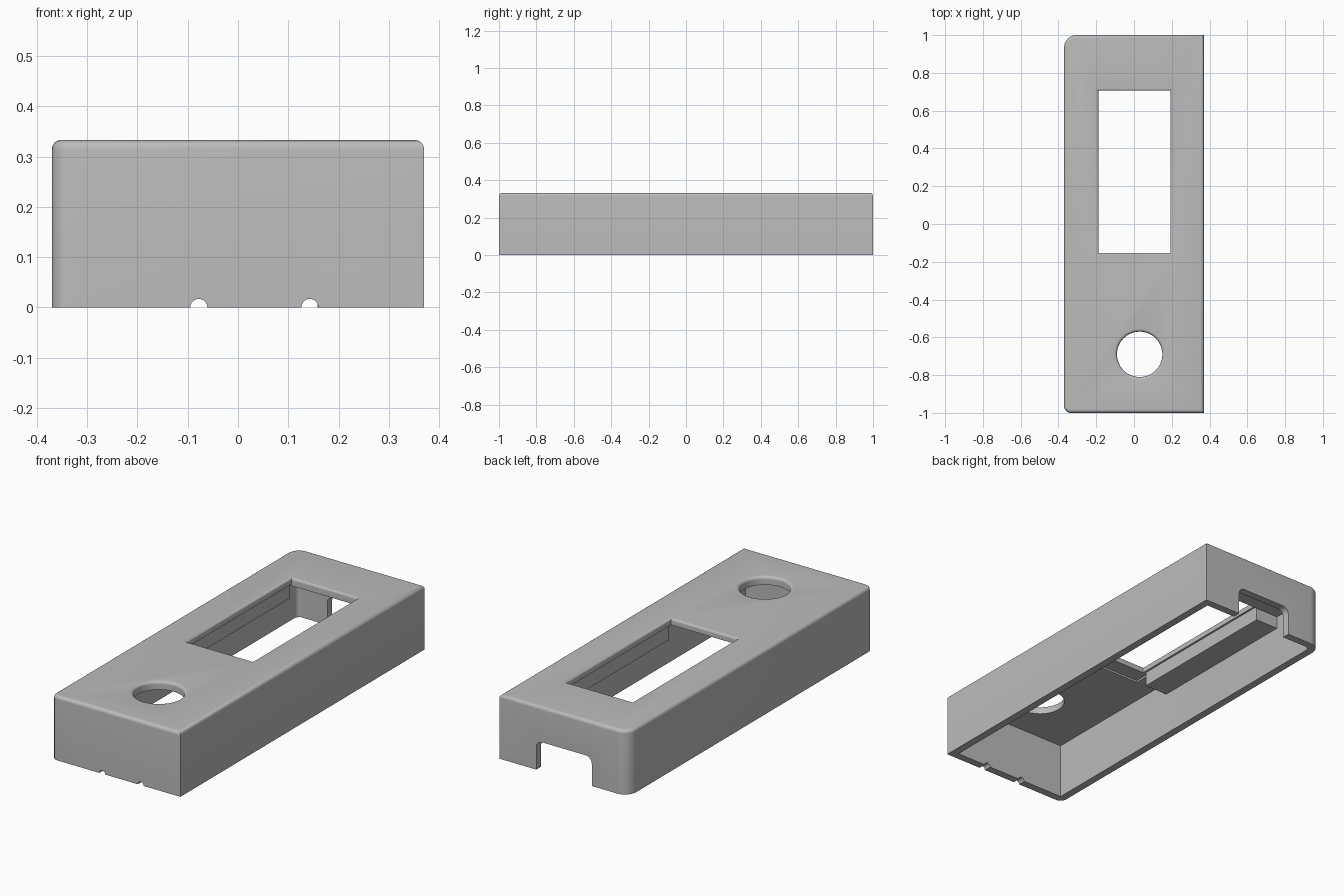
import bpy
import bmesh
import math

old = bpy.data.objects.get("Cube")
if old:
    bpy.data.objects.remove(old, do_unlink=True)

HALF_W, HEIGHT, WALL = 0.37, 0.333, 0.04
CEILING = HEIGHT - 0.043

grey = bpy.data.materials.new("plain grey plastic")
grey.use_nodes = True
colour = (0.5, 0.5, 0.5, 1)
grey.diffuse_color = colour
grey.node_tree.nodes["Principled BSDF"].inputs["Base Color"].default_value = colour


def finish(name, bm):
    bmesh.ops.recalc_face_normals(bm, faces=bm.faces)
    mesh = bpy.data.meshes.new(name)
    bm.to_mesh(mesh)
    bm.free()
    obj = bpy.data.objects.new(name, mesh)
    bpy.context.collection.objects.link(obj)
    mesh.materials.append(grey)
    return obj


def box_bm(x, y, z):
    bm = bmesh.new()
    bmesh.ops.create_cube(bm, size=1)
    for v in bm.verts:
        v.co = [lo + (c + 0.5) * (hi - lo) for c, (lo, hi) in zip(v.co, (x, y, z))]
    return bm


def round_edges(bm, test, radius, segments=6):
    edges = [e for e in bm.edges if test(*[v.co for v in e.verts])]
    bmesh.ops.bevel(bm, geom=edges, offset=radius, segments=segments,
                    profile=0.5, affect='EDGES', clamp_overlap=True)


def box(name, x, y, z):
    return finish(name, box_bm(x, y, z))


def flared_cutter(name, outline, radius):
    """Straight opening whose upper rim is rounded over by a radius."""
    levels = [(0, CEILING - 0.1)]
    for i in range(7):
        a = i / 6 * math.pi / 2
        levels.append((radius * (1 - math.cos(a)), HEIGHT - radius + radius * math.sin(a)))
    levels.append((radius, HEIGHT + 0.1))
    bm = bmesh.new()
    rings = [[bm.verts.new((px, py, z)) for px, py in outline(off)] for off, z in levels]
    for low, high in zip(rings, rings[1:]):
        for i in range(len(low)):
            j = (i + 1) % len(low)
            bm.faces.new((low[i], low[j], high[j], high[i]))
    bm.faces.new(rings[0])
    bm.faces.new(rings[-1])
    return finish(name, bm)


def window_outline(off):
    x0, x1, y0, y1 = -0.188 - off, 0.192 + off, -0.153 - off, 0.706 + off
    return [(x0, y0), (x1, y0), (x1, y1), (x0, y1)]


def hole_outline(off):
    r, n = 0.12 + off, 64
    return [(0.03 + r * math.cos(2 * math.pi * i / n),
             -0.69 + r * math.sin(2 * math.pi * i / n)) for i in range(n)]


def carve(target, cutter):
    mod = target.modifiers.new("cut", 'BOOLEAN')
    mod.operation = 'DIFFERENCE'
    mod.solver = 'EXACT'
    mod.object = cutter
    bpy.context.view_layer.objects.active = target
    bpy.ops.object.modifier_apply(modifier=mod.name)
    bpy.data.objects.remove(cutter, do_unlink=True)


# Outer shell: two rounded corners on one side, rounded top rim
bm = box_bm((-HALF_W, HALF_W), (-1, 1), (0, HEIGHT))
for end, radius in ((1, 0.065), (-1, 0.035)):
    round_edges(bm, lambda a, b: abs(a.z - b.z) > 0.1 and a.x < 0 and a.y * end > 0.5
                and b.y * end > 0.5, radius, 8)
round_edges(bm, lambda a, b: min(a.z, b.z) > HEIGHT - 0.001, 0.018)
shell = finish("case_shell", bm)

# Hollow inside, open at the bottom
bm = box_bm((-HALF_W + WALL, HALF_W - WALL), (-1 + WALL, 1 - WALL), (-0.1, CEILING))
round_edges(bm, lambda a, b: abs(a.z - b.z) > 0.1 and a.x < 0 and a.y > 0.5, 0.025)
carve(shell, finish("cavity_cutter", bm))

# Shallow recess around the window, then the openings in the top
carve(shell, box("recess_cutter", (-0.215, 0.215), (-0.235, 0.71), (0.2, CEILING + 0.01)))
carve(shell, flared_cutter("window_cutter", window_outline, 0.012))
carve(shell, flared_cutter("round_hole_cutter", hole_outline, 0.015))

# Rounded cable opening in the back wall
bm = box_bm((-0.16, 0.158), (0.9, 1.1), (-0.1, 0.15))
round_edges(bm, lambda a, b: abs(a.y - b.y) > 0.1 and min(a.z, b.z) > 0, 0.035)
carve(shell, finish("back_opening_cutter", bm))

# Two small half-round notches in the front wall
for x in (-0.078, 0.143):
    bm = bmesh.new()
    bmesh.ops.create_cone(bm, cap_ends=True, segments=24, radius1=0.017, radius2=0.017, depth=0.2)
    for v in bm.verts:
        v.co = (v.co.x + x, v.co.z - 1, v.co.y)
    carve(shell, finish("notch_cutter", bm))

# Support rails beside the window, under the top
rails = []
for name, side in (("right_rail", -1), ("left_rail", 1)):
    xs = sorted((side * 0.198, side * (HALF_W - WALL + 0.005)))
    rails.append(box(name, xs, (-0.145, 0.71), (0.225, CEILING + 0.012)))

for obj in [shell] + rails:
    bpy.ops.object.select_all(action='DESELECT')
    obj.select_set(True)
    bpy.context.view_layer.objects.active = obj
    bpy.ops.object.shade_smooth_by_angle(angle=math.radians(35))
